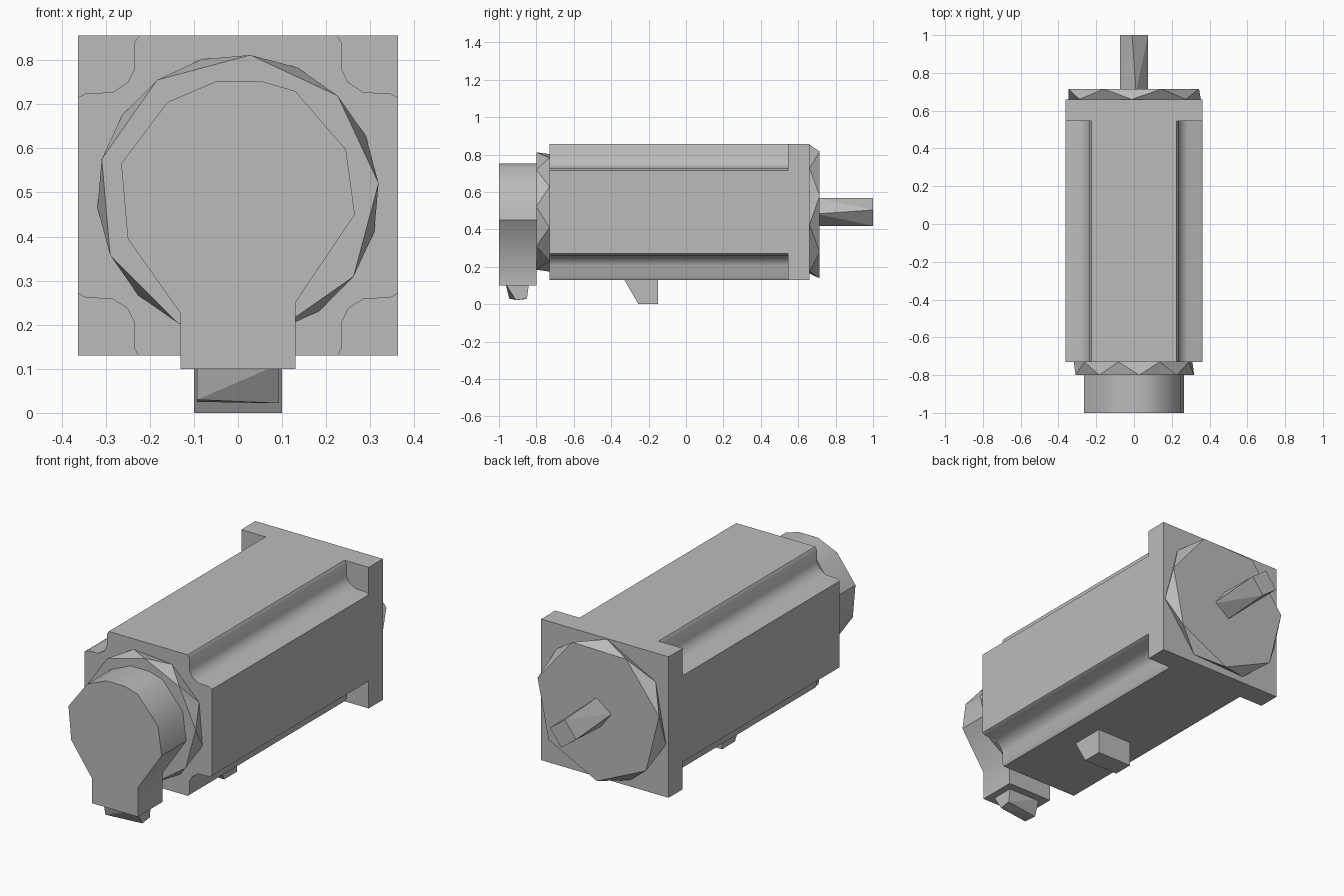
import bpy, bmesh, math

cube = bpy.data.objects.get("Cube")
if cube:
    bpy.data.objects.remove(cube, do_unlink=True)

AXIS_Z = 0.493  # height of the motor axis

grey = bpy.data.materials.new("metal grey")
grey.use_nodes = True
colour = (0.5, 0.5, 0.5, 1)
grey.diffuse_color = colour
grey.node_tree.nodes["Principled BSDF"].inputs["Base Color"].default_value = colour


def finish(name, bm, smooth=False):
    bmesh.ops.recalc_face_normals(bm, faces=bm.faces)
    mesh = bpy.data.meshes.new(name)
    bm.to_mesh(mesh)
    bm.free()
    mesh.materials.append(grey)
    obj = bpy.data.objects.new(name, mesh)
    bpy.context.collection.objects.link(obj)
    if smooth:
        bpy.ops.object.select_all(action="DESELECT")
        obj.select_set(True)
        bpy.context.view_layer.objects.active = obj
        bpy.ops.object.shade_smooth_by_angle(angle=math.radians(35))
    return obj


def extrude_y(name, profile, y0, y1, smooth=False):
    """Extrude an x-z profile along y."""
    bm = bmesh.new()
    face = bm.faces.new([bm.verts.new((x, y0, z)) for x, z in profile])
    new = bmesh.ops.extrude_face_region(bm, geom=[face], use_keep_orig=True)["geom"]
    bmesh.ops.translate(bm, vec=(0, y1 - y0, 0),
                        verts=[v for v in new if isinstance(v, bmesh.types.BMVert)])
    return finish(name, bm, smooth)


def hull(name, points):
    """Faceted convex block around a few points."""
    bm = bmesh.new()
    for p in points:
        bm.verts.new(p)
    bmesh.ops.convex_hull(bm, input=bm.verts)
    bmesh.ops.dissolve_limit(bm, angle_limit=0.01, verts=bm.verts, edges=bm.edges)
    return finish(name, bm)


def ring(sides, radius, phase, y):
    angles = [math.radians(phase + 360 * i / sides) for i in range(sides)]
    return [(radius * math.cos(a), y, AXIS_Z + radius * math.sin(a)) for a in angles]


# Housing with a rounded groove along each corner
corner = [(0.363, 0.222), (0.345, 0.232), (0.285, 0.234), (0.25, 0.257),
          (0.235, 0.287), (0.235, 0.347), (0.225, 0.363)]
profile = []
for sx, sz in ((1, 1), (-1, 1), (-1, -1), (1, -1)):
    part = corner if sx * sz > 0 else corner[::-1]
    profile += [(sx * x, AXIS_Z + sz * z) for x, z in part]
extrude_y("housing", profile, -0.73, 0.55, smooth=True)

# Square mounting flange
square = [(sx * 0.363, AXIS_Z + sz * 0.363)
          for sx, sz in ((1, 1), (-1, 1), (-1, -1), (1, -1))]
extrude_y("mounting_flange", square, 0.545, 0.66)

# Faceted pilot disc, drive shaft and front collar
hull("pilot_disc", ring(7, 0.36, 92, 0.66) + ring(7, 0.355, 14, 0.715))
hull("drive_shaft", ring(4, 0.075, -8, 0.70) + ring(4, 0.075, 8, 1.0))
hull("front_collar", ring(9, 0.32, 65, -0.73) + ring(9, 0.32, 85, -0.80))

# Encoder cap with its downward connector housing
cap = [(0.13, 0.10), (0.13, 0.25), (0.265, 0.45), (0.245, 0.597), (0.13, 0.73),
       (0.055, 0.752), (-0.05, 0.752), (-0.16, 0.705), (-0.265, 0.565),
       (-0.25, 0.395), (-0.13, 0.225), (-0.13, 0.10)]
extrude_y("encoder_cap", cap, -1.0, -0.80, smooth=True)

# Twisted plug under the connector housing
left = [(-0.965, 0.11), (-0.91, 0.022), (-0.85, 0.03), (-0.84, 0.11)]
right = [(-0.965, 0.11), (-0.945, 0.03), (-0.87, 0.025), (-0.84, 0.11)]
hull("connector_plug", [(0.093, y, z) for y, z in left] + [(-0.093, y, z) for y, z in right])

# Sloped power socket under the housing
wedge = [(-0.335, 0.14), (-0.255, 0.0), (-0.15, 0.0), (-0.15, 0.14)]
hull("power_socket", [(x, y, z) for x in (-0.1, 0.1) for y, z in wedge])
